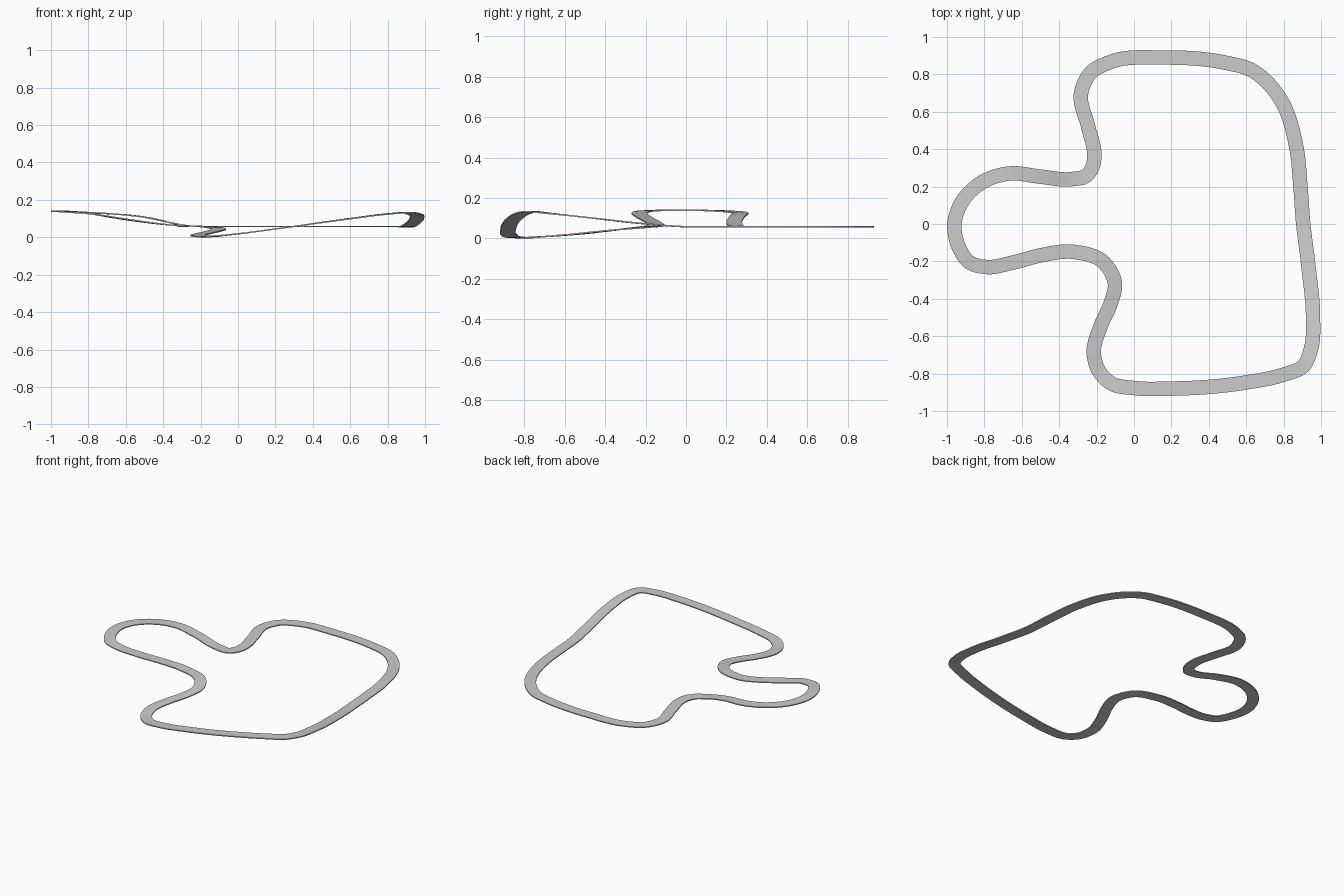
import bpy, bmesh
from mathutils import Vector

if "Cube" in bpy.data.objects:
    bpy.data.objects.remove(bpy.data.objects["Cube"])

WIDTH, THICK, STEPS = 0.077, 0.007, 12

# Centre line of the circuit (x, y, z of the road surface)
PATH = [Vector(p) for p in [
    (0.15, .89, .06), (0.50, .86, .06), (0.62, .827, .06), (0.71, .76, .06),
    (0.787, .66, .06), (0.868, .41, .06), (0.89, .20, .06), (0.905, 0, .06),
    (0.932, -.22, .076), (0.957, -.50, .107), (0.948, -.66, .124), (0.905, -.76, .134),
    (0.80, -.805, .127), (0.60, -.847, .102), (0.20, -.88, .047), (0, -.877, .021),
    (-.12, -.853, .009), (-.185, -.79, .006), (-.215, -.69, .012), (-.18, -.55, .023),
    (-.125, -.425, .036), (-.102, -.32, .047), (-.162, -.205, .058), (-.335, -.148, .066),
    (-.50, -.168, .084), (-.65, -.207, .106), (-.79, -.230, .128), (-.88, -.205, .136),
    (-.938, -.12, .141), (-.96, 0, .142), (-.925, .11, .140), (-.80, .23, .134),
    (-.665, .27, .127), (-.50, .253, .110), (-.33, .24, .074), (-.255, .258, .061),
    (-.22, .31, .06), (-.213, .38, .06), (-.245, .52, .06), (-.283, .70, .06),
    (-.23, .81, .06), (-.12, .868, .06)]]


def tangent(i):
    """Chord-weighted tangent at a path point."""
    a, b, c = PATH[i - 1], PATH[i], PATH[(i + 1) % len(PATH)]
    d1, d2 = (b - a).length, (c - b).length
    return ((b - a) / d1 * d2 + (c - b) / d2 * d1) / (d1 + d2)


def sample(i, t):
    """Position and direction on the smooth segment starting at point i."""
    j = (i + 1) % len(PATH)
    p, q = PATH[i], PATH[j]
    span = (q - p).length
    m, n = tangent(i) * span, tangent(j) * span
    pos = (p * (2*t**3 - 3*t**2 + 1) + m * (t**3 - 2*t**2 + t)
           + q * (3*t**2 - 2*t**3) + n * (t**3 - t**2))
    vel = (p - q) * (6*t*t - 6*t) + m * (3*t*t - 4*t + 1) + n * (3*t*t - 2*t)
    return pos, vel


# Road: thin rectangular section swept around the closed path
bm = bmesh.new()
rings = []
for i in range(len(PATH)):
    for k in range(STEPS):
        pos, vel = sample(i, k / STEPS)
        side = Vector((-vel.y, vel.x, 0)).normalized() * WIDTH / 2
        down = Vector((0, 0, -THICK))
        rings.append([bm.verts.new(pos + o) for o in
                      (side, -side, -side + down, side + down)])
for i, b in enumerate(rings):
    a = rings[i - 1]
    for k in range(4):
        n = (k + 1) % 4
        bm.faces.new((a[k], a[n], b[n], b[k]))
bmesh.ops.recalc_face_normals(bm, faces=bm.faces)

# Rest the lowest point on the ground
low = min(v.co.z for v in bm.verts)
bmesh.ops.translate(bm, verts=bm.verts, vec=(0, 0, -low))
mesh = bpy.data.meshes.new("race_track")
bm.to_mesh(mesh)
bm.free()
track = bpy.data.objects.new("race_track", mesh)
bpy.context.collection.objects.link(track)
bpy.context.view_layer.objects.active = track
track.select_set(True)
bpy.ops.object.shade_smooth_by_angle()
